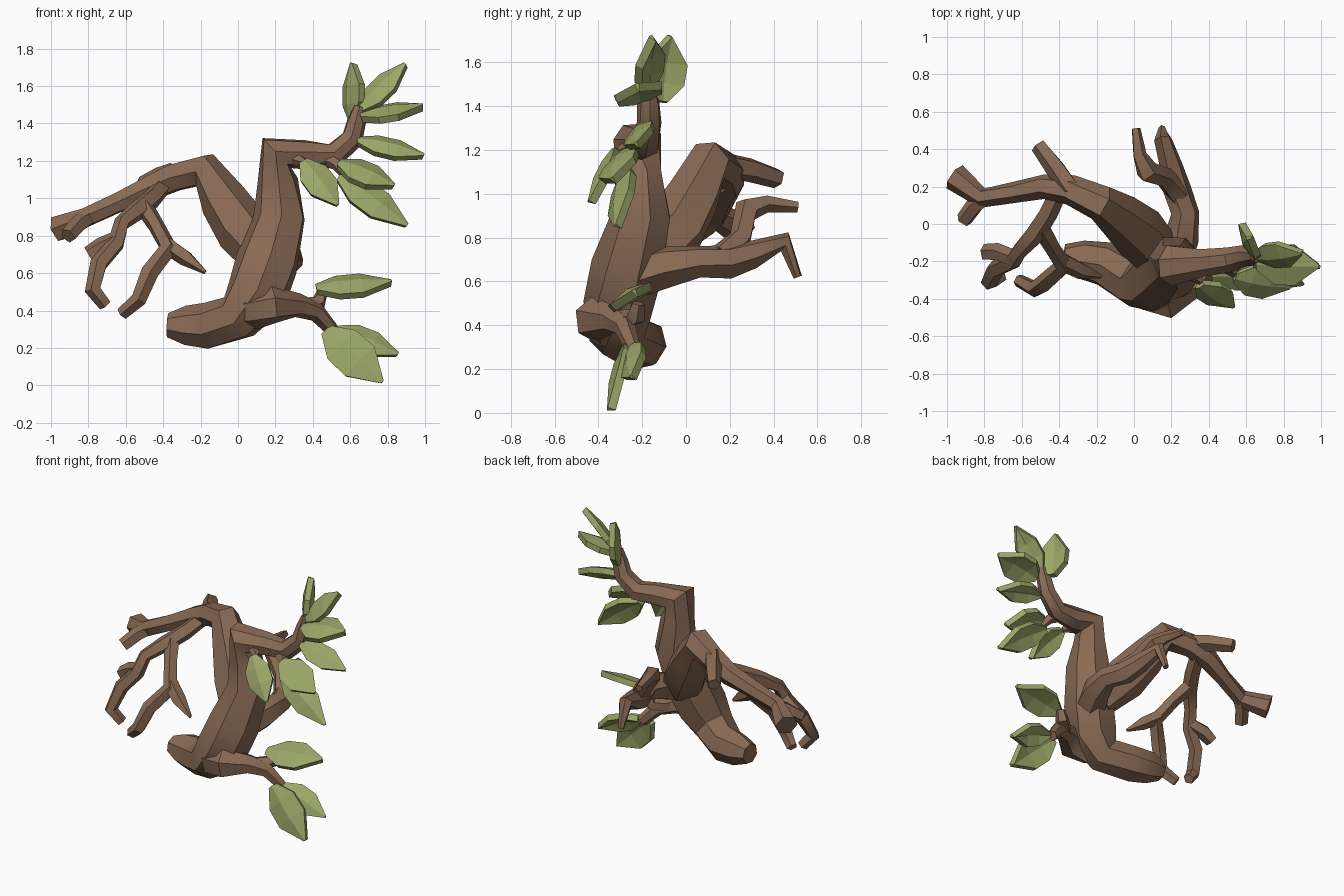
import bpy, bmesh, math, random
from mathutils import Vector

random.seed(4)


def material(name, rgb):
    m = bpy.data.materials.new(name)
    m.diffuse_color = (*rgb, 1)
    return m


BARK = material("bark_brown", (0.25, 0.145, 0.09))
GREEN = material("leaf_green", (0.33, 0.385, 0.14))


def finish(name, bm, mat, smooth=None):
    bmesh.ops.recalc_face_normals(bm, faces=bm.faces[:])
    me = bpy.data.meshes.new(name)
    bm.to_mesh(me)
    bm.free()
    me.materials.append(mat)
    ob = bpy.data.objects.new(name, me)
    bpy.context.collection.objects.link(ob)
    if smooth:
        bpy.ops.object.select_all(action='DESELECT')
        ob.select_set(True)
        bpy.context.view_layer.objects.active = ob
        bpy.ops.object.shade_smooth_by_angle(angle=math.radians(smooth))
    return ob


def limb(name, path, sides=5, jitter=0.06):
    """Faceted tapered tube through (x, y, z, radius) points."""
    pts = [Vector(p[:3]) for p in path]
    bm = bmesh.new()
    rings, side, n = [], None, len(pts)
    for i, p in enumerate(pts):
        a = (p - pts[i - 1]).normalized() if i else Vector()
        b = (pts[i + 1] - p).normalized() if i < n - 1 else Vector()
        t = (a + b).normalized()
        if side is None:
            side = t.orthogonal()
        side = (side - t * side.dot(t)).normalized()
        up = t.cross(side)
        ring = []
        for k in range(sides):
            ang = math.tau * k / sides
            r = path[i][3] * random.uniform(1 - jitter, 1 + jitter)
            ring.append(bm.verts.new(p + (side * math.cos(ang) + up * math.sin(ang)) * r))
        rings.append(ring)
    for r0, r1 in zip(rings, rings[1:]):
        for k in range(sides):
            j = (k + 1) % sides
            bm.faces.new((r0[k], r0[j], r1[j], r1[k]))
    bm.faces.new(rings[0])
    bm.faces.new(rings[-1])
    return finish(name, bm, BARK, 40)


def leaf(name, base, tip, across, width):
    """Thick pointed blade folded along its middle rib."""
    base, tip = Vector(base), Vector(tip)
    axis = tip - base
    w = Vector(across)
    w = (w - axis * w.dot(axis) / axis.length_squared).normalized()
    normal = axis.normalized().cross(w)
    if normal.z < 0:
        normal.negate()
    bm = bmesh.new()
    rows = []
    for t, s in ((0, 0.25), (0.28, 0.92), (0.6, 0.95), (1, 0.05)):
        c = base + axis * t
        h = w * width * 0.5 * s
        rib = c + normal * 0.024 * s
        rows.append([bm.verts.new(v) for v in (c - h, rib, c + h)])
    for r0, r1 in zip(rows, rows[1:]):
        for k in range(2):
            bm.faces.new((r0[k], r0[k + 1], r1[k + 1], r1[k]))
    ob = finish(name, bm, GREEN)
    mod = ob.modifiers.new("thickness", 'SOLIDIFY')
    mod.thickness = 0.04
    mod.offset = 0


# Trunk from the cut stump up through the elbow into the upper right branch
limb("trunk", [(-0.375, -0.18, 0.32, 0.07), (-0.28, -0.19, 0.315, 0.108), (-0.16, -0.21, 0.315, 0.122),
               (0.0, -0.31, 0.36, 0.13), (0.095, -0.31, 0.49, 0.168), (0.16, -0.26, 0.66, 0.168),
               (0.225, -0.2, 0.9, 0.145), (0.21, -0.21, 1.1, 0.108), (0.205, -0.22, 1.245, 0.115),
               (0.36, -0.21, 1.235, 0.078), (0.51, -0.19, 1.23, 0.07), (0.61, -0.17, 1.32, 0.058),
               (0.635, -0.17, 1.41, 0.052), (0.655, -0.17, 1.49, 0.035)], 7)
limb("upper_twig", [(0.45, -0.2, 1.22, 0.045), (0.53, -0.25, 1.18, 0.035), (0.56, -0.28, 1.13, 0.02)])
limb("elbow_twig", [(0.28, -0.24, 1.22, 0.05), (0.36, -0.31, 1.19, 0.02)])
# Lower right branch and its fork
limb("lower_branch", [(0.0, -0.31, 0.39, 0.07), (0.08, -0.38, 0.4, 0.098), (0.19, -0.41, 0.43, 0.1),
                      (0.32, -0.33, 0.425, 0.065), (0.42, -0.28, 0.39, 0.05), (0.51, -0.24, 0.29, 0.035)], 6)
limb("lower_twig", [(0.34, -0.31, 0.42, 0.05), (0.43, -0.23, 0.44, 0.045), (0.45, -0.22, 0.5, 0.03)])
# Large left branch with forked end
limb("left_branch", [(0.15, -0.19, 0.68, 0.13), (0.03, -0.05, 0.83, 0.145), (-0.08, 0.04, 0.99, 0.125),
                     (-0.18, 0.11, 1.15, 0.1), (-0.34, 0.18, 1.11, 0.08), (-0.48, 0.2, 1.05, 0.07),
                     (-0.63, 0.17, 0.98, 0.057), (-0.81, 0.14, 0.9, 0.055), (-0.96, 0.25, 0.84, 0.076)], 6)
limb("left_fork", [(-0.78, 0.15, 0.91, 0.045), (-0.85, 0.1, 0.865, 0.05), (-0.91, 0.02, 0.8, 0.045)])
limb("left_stub", [(-0.34, 0.18, 1.13, 0.06), (-0.42, 0.3, 1.11, 0.055), (-0.51, 0.42, 1.07, 0.045)])
# Hanging branch below the left branch
limb("hanging_branch", [(-0.4, 0.19, 1.07, 0.05), (-0.46, 0.06, 1.0, 0.055), (-0.53, -0.05, 0.94, 0.055),
                        (-0.62, -0.15, 0.87, 0.045), (-0.65, -0.2, 0.76, 0.048), (-0.74, -0.24, 0.65, 0.05),
                        (-0.775, -0.31, 0.51, 0.045), (-0.71, -0.28, 0.43, 0.035)])
limb("hanging_spur", [(-0.65, -0.18, 0.78, 0.045), (-0.73, -0.15, 0.74, 0.05), (-0.8, -0.15, 0.7, 0.045)])
limb("hanging_right", [(-0.5, -0.02, 0.95, 0.05), (-0.44, -0.12, 0.86, 0.045), (-0.37, -0.22, 0.73, 0.05),
                       (-0.47, -0.31, 0.6, 0.05), (-0.53, -0.35, 0.46, 0.045), (-0.62, -0.3, 0.385, 0.035)])
limb("hanging_tip", [(-0.38, -0.2, 0.75, 0.05), (-0.28, -0.25, 0.68, 0.045), (-0.175, -0.28, 0.605, 0.012)])
# Rear branch, forked into an upper and a drooping tip
limb("rear_branch", [(0.18, -0.25, 0.62, 0.11), (0.25, -0.08, 0.67, 0.095), (0.275, 0.06, 0.69, 0.075),
                     (0.23, 0.19, 0.69, 0.078), (0.2, 0.3, 0.72, 0.065), (0.155, 0.45, 0.78, 0.048),
                     (0.15, 0.51, 0.62, 0.02)], 6)
limb("rear_upper_fork", [(0.24, 0.16, 0.71, 0.065), (0.16, 0.25, 0.8, 0.055), (0.07, 0.28, 0.93, 0.06),
                         (0.03, 0.37, 0.955, 0.04), (0.01, 0.51, 0.94, 0.025)])

# Leaves: base, tip, width direction, width
LEAVES = [
    ((0.62, -0.11, 1.42), (0.62, -0.07, 1.72), (0.42, -0.9, 0), 0.21),
    ((0.66, -0.17, 1.47), (0.9, -0.15, 1.71), (-0.45, 0.7, 0.45), 0.16),
    ((0.66, -0.21, 1.43), (0.99, -0.22, 1.485), (0, 1, 0.3), 0.23),
    ((0.64, -0.2, 1.3), (0.99, -0.22, 1.22), (0, 0.8, 0.6), 0.15),
    ((0.54, -0.28, 1.18), (0.83, -0.33, 1.06), (0, 0.8, 0.6), 0.2),
    ((0.54, -0.27, 1.11), (0.9, -0.31, 0.85), (0.4, 0.5, 0.7), 0.18),
    ((0.35, -0.32, 1.19), (0.53, -0.43, 0.96), (0.75, 0.4, 0.55), 0.17),
    ((0.42, -0.27, 0.51), (0.82, -0.23, 0.545), (0, 0.9, 0.5), 0.21),
    ((0.47, -0.27, 0.29), (0.77, -0.34, 0.015), (0.7, 0.2, 0.7), 0.23),
    ((0.53, -0.24, 0.29), (0.85, -0.24, 0.16), (0.2, 0.6, 0.75), 0.16),
]
for i, args in enumerate(LEAVES):
    leaf(f"leaf_{i + 1}", *args)
